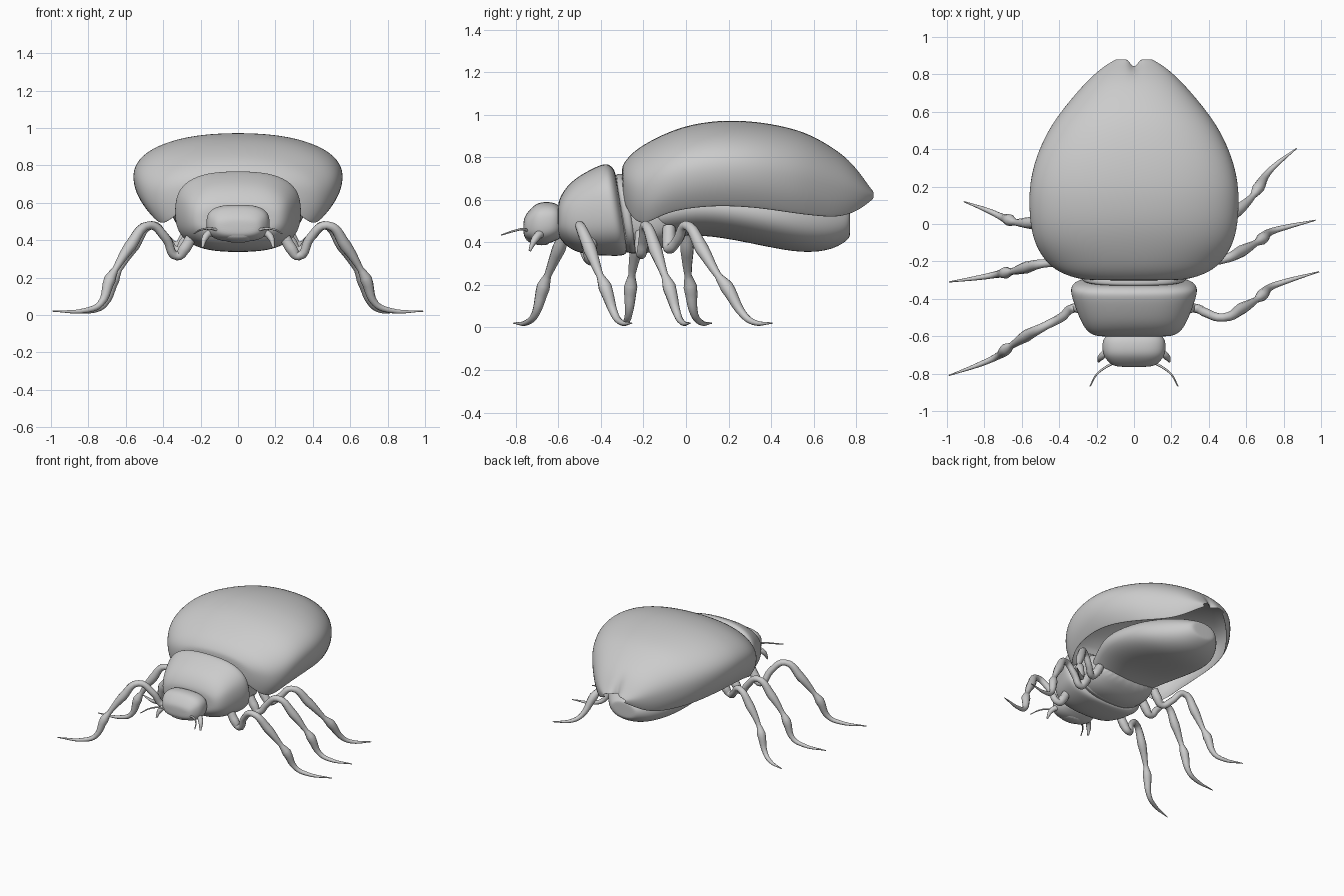
import bpy, bmesh, math
from mathutils import Vector

old = bpy.data.objects.get("Cube")
if old:
    bpy.data.objects.remove(old, do_unlink=True)

GREY = (0.6, 0.6, 0.6, 1)
mat = bpy.data.materials.new("plain grey")
mat.use_nodes = True
mat.diffuse_color = GREY
bsdf = mat.node_tree.nodes["Principled BSDF"]
bsdf.inputs["Base Color"].default_value = GREY
bsdf.inputs["Roughness"].default_value = 0.7


def power(v, e):
    return math.copysign(abs(v) ** e, v)


def oval(y, w, top, bottom, e=0.75, slant=0.0, n=24):
    """Closed rounded-box section across the body; slant pushes the underside back."""
    mid, half = (top + bottom) / 2, (top - bottom) / 2
    ring = []
    for i in range(n):
        a = math.tau * i / n
        z = half * power(math.sin(a), e)
        ring.append(Vector((w * power(math.cos(a), e), y - slant * z, mid + z)))
    return ring


def arch(y, w, top, rim, n=20):
    """Open section of the wing case, tucked in below its widest height."""
    wide = rim + 0.43 * (top - rim)
    right = [Vector((w * (1 - 0.13 * s * s), y, wide + (rim - wide) * s)) for s in (1, 0.66, 0.33)]
    over = []
    for i in range(n + 1):
        a = math.pi * i / n
        over.append(Vector((w * power(math.cos(a), 0.9), y,
                            wide + (top - wide) * math.sin(a) ** 0.9)))
    left = [Vector((-p.x, p.y, p.z)) for p in reversed(right)]
    return right + over + left


def loft(name, rings, closed=True, caps=(True, True), thickness=0):
    """Skin a row of equal sections and smooth the result."""
    bm = bmesh.new()
    rows = [[bm.verts.new(p) for p in ring] for ring in rings]
    count = len(rows[0])
    for a, b in zip(rows, rows[1:]):
        for i in range(count if closed else count - 1):
            j = (i + 1) % count
            bm.faces.new((a[i], a[j], b[j], b[i]))
    for row, wanted in ((rows[0], caps[0]), (rows[-1], caps[1])):
        if wanted:
            bm.faces.new(row)
    bmesh.ops.recalc_face_normals(bm, faces=bm.faces)
    # Open skins still need their outside facing up
    if not closed and max(bm.faces, key=lambda f: f.calc_center_median().z).normal.z < 0:
        bmesh.ops.reverse_faces(bm, faces=bm.faces)
    for f in bm.faces:
        f.smooth = True
    mesh = bpy.data.meshes.new(name)
    bm.to_mesh(mesh)
    bm.free()
    mesh.materials.append(mat)
    ob = bpy.data.objects.new(name, mesh)
    bpy.context.collection.objects.link(ob)
    if thickness:
        solid = ob.modifiers.new("thickness", 'SOLIDIFY')
        solid.thickness, solid.offset = thickness, -1
    sub = ob.modifiers.new("smooth", 'SUBSURF')
    sub.levels = sub.render_levels = 2
    return ob


def limb(name, points, radii):
    """Tapering tube through the points."""
    curve = bpy.data.curves.new(name, 'CURVE')
    curve.dimensions = '3D'
    curve.bevel_depth, curve.bevel_resolution = 1, 3
    curve.resolution_u, curve.use_fill_caps = 5, True
    spline = curve.splines.new('BEZIER')
    spline.bezier_points.add(len(points) - 1)
    for bp, co, r in zip(spline.bezier_points, points, radii):
        bp.co, bp.radius = co, r
        bp.handle_left_type = bp.handle_right_type = 'AUTO'
    curve.materials.append(mat)
    ob = bpy.data.objects.new(name, curve)
    bpy.context.collection.objects.link(ob)
    return ob


# Wing case: y, half width, top, rim
case = [(-.302, .22, .75, .64), (-.292, .31, .775, .58), (-.255, .41, .82, .51),
        (-.2, .475, .86, .475), (-.11, .532, .908, .53), (0, .557, .95, .556),
        (.12, .563, .97, .567), (.22, .558, .975, .567), (.35, .53, .967, .558),
        (.5, .462, .938, .535), (.6, .392, .9, .523), (.7, .31, .84, .515),
        (.77, .245, .785, .53), (.82, .19, .727, .555), (.855, .142, .677, .582),
        (.884, .09, .64, .605)]
rings = [arch(*s) for s in case]
# Notch where the two wing cases part at the tail
for depth, ring in zip((.012, .03, .045), rings[-3:]):
    for p in ring:
        p.y -= depth * math.exp(-(p.x / .022) ** 2)
loft("wing_case", rings, closed=False, caps=(True, False), thickness=.005)

# Soft abdomen under the wing case, blunt at the tail
loft("abdomen", [oval(y, w, t, b, .95) for y, w, t, b in (
    (-.24, .23, .6, .4), (-.1, .28, .66, .425), (.05, .345, .7, .435), (.2, .365, .7, .417),
    (.4, .345, .68, .374), (.54, .29, .65, .35), (.66, .215, .61, .357),
    (.735, .15, .57, .39), (.768, .11, .55, .42), (.772, .08, .54, .435))])

# Middle body joining the shield to the abdomen
loft("middle_body", [oval(y, w, t, b, .75, .1) for y, w, t, b in (
    (-.34, .26, .7, .37), (-.29, .27, .71, .345), (-.2, .28, .68, .345),
    (-.12, .27, .64, .37), (-.02, .22, .6, .425))])
loft("waist_collar", [oval(y, w, t, b, .75, .16) for y, w, t, b in (
    (-.31, .26, .71, .37), (-.295, .285, .725, .345), (-.265, .29, .725, .345),
    (-.25, .26, .71, .37))])

# Neck shield, narrowing towards the head
loft("neck_shield", [oval(y, w, t, b, .75, s) for y, w, t, b, s in (
    (-.602, .16, .57, .45, 0), (-.598, .215, .6, .425, 0), (-.572, .255, .65, .39, 0),
    (-.52, .287, .702, .35, .02), (-.43, .322, .748, .337, .06), (-.37, .34, .768, .335, .12),
    (-.335, .34, .772, .335, .15), (-.31, .31, .752, .345, .16), (-.3, .24, .72, .38, .16))])

# Head with a raised brow and a lower snout
loft("head", [oval(y, w, t, b, .72) for y, w, t, b in (
    (-.58, .13, .56, .42), (-.61, .165, .585, .41), (-.65, .172, .592, .39),
    (-.7, .168, .588, .39), (-.735, .14, .555, .405), (-.757, .115, .525, .42),
    (-.765, .07, .5, .44))])
loft("snout", [oval(y, w, t, b, .8) for y, w, t, b in (
    (-.63, .09, .47, .385), (-.7, .09, .47, .385), (-.74, .075, .46, .4), (-.76, .05, .45, .42))])

# Feelers and mouth palps
for side, s in (("left", 1), ("right", -1)):
    limb(side + "_feeler", [(s * .09, -.735, .45), (s * .15, -.765, .462),
                            (s * .2, -.805, .455), (s * .235, -.868, .435)],
         (.008, .006, .005, .003))
    limb(side + "_palp", [(s * .09, -.66, .43), (s * .145, -.685, .44),
                          (s * .175, -.71, .415), (s * .19, -.735, .36)],
         (.016, .02, .018, .006))

# Legs: side, hip dip height, then y at hip, knee, shin joint, ankle; then foot x and y
stride = {
    "left_front_leg": (1, .315, -.45, -.5, -.405, -.335, .99, -.255),
    "left_middle_leg": (1, .345, -.21, -.19, -.1, -.04, .97, .02),
    "left_rear_leg": (1, .37, -.08, .0, .15, .27, .87, .405),
    "right_front_leg": (-1, .315, -.45, -.545, -.65, -.71, .99, -.81),
    "right_middle_leg": (-1, .345, -.21, -.21, -.255, -.27, .99, -.31),
    "right_rear_leg": (-1, .37, -.08, .0, .01, .04, .91, .12),
}
for name, (s, dip, hip, knee, shin, ankle, fx, fy) in stride.items():
    reach = .97 if "rear" in name else 1
    foot = .735 * reach
    path = [(.25, hip, dip + .1), (.285, hip, dip + .04), (.325, hip, dip),
            (.385, (hip + knee) / 2, .41), (.475 * reach, knee, .48),
            (.575 * reach, knee + .5 * (shin - knee), .37),
            (.655 * reach, shin, .245), (.685 * reach, shin + .35 * (ankle - shin), .19),
            (foot, ankle, .06), (foot + .3 * (fx - foot), ankle + .35 * (fy - ankle), .025),
            (fx, fy, .02)]
    limb(name, [(s * x, y, z) for x, y, z in path],
         (.03, .032, .024, .024, .022, .032, .017, .032, .018, .014, .003))
